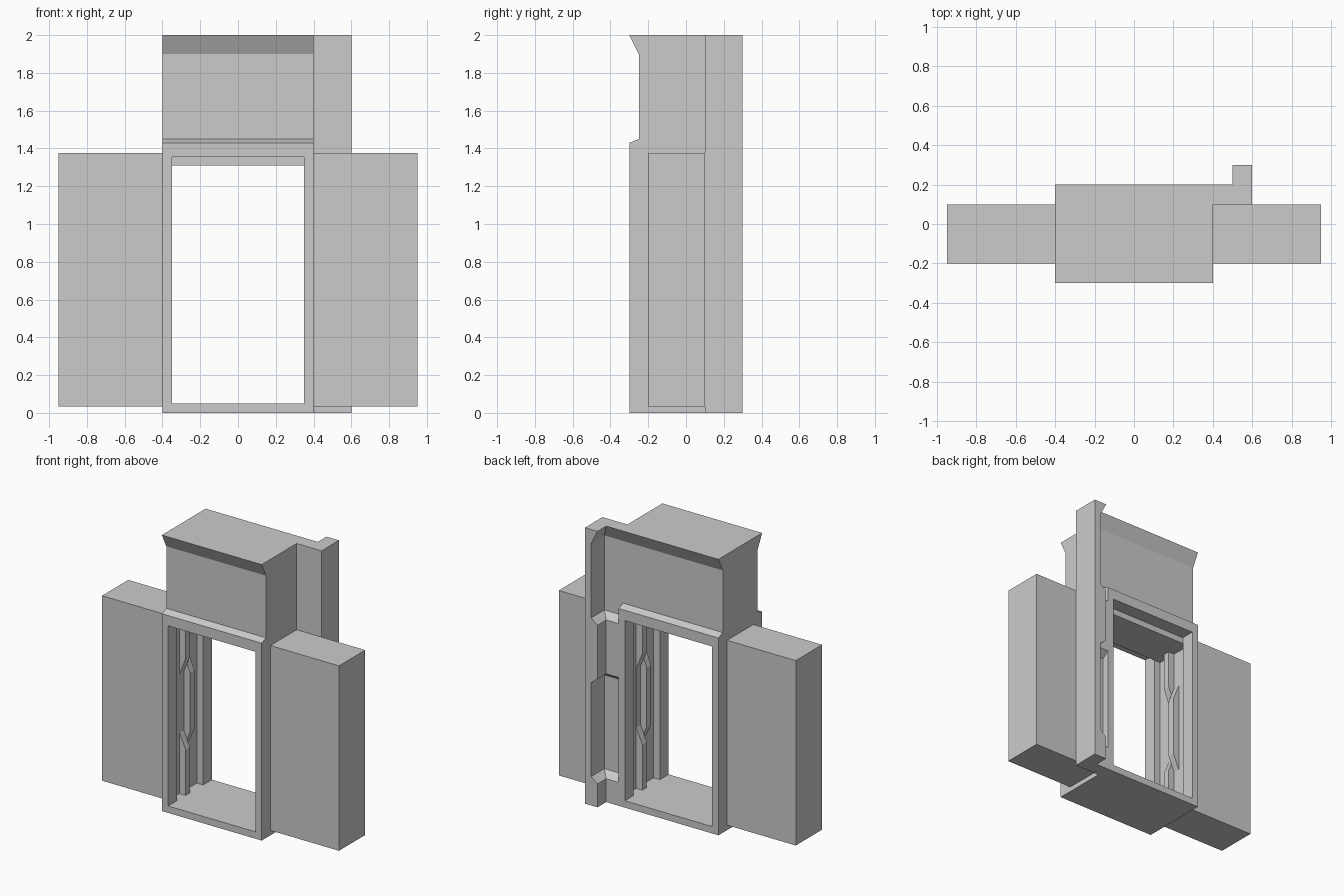
import bpy, bmesh

if "Cube" in bpy.data.objects:
    bpy.data.objects.remove(bpy.data.objects["Cube"])

grey = bpy.data.materials.new("wall_grey")
grey.diffuse_color = (0.6, 0.6, 0.6, 1)
grey.use_nodes = True
grey.node_tree.nodes["Principled BSDF"].inputs["Base Color"].default_value = grey.diffuse_color


def loft(name, rings):
    """Solid through a stack of matching 3D rings, capped at both ends."""
    bm = bmesh.new()
    loops = [[bm.verts.new(p) for p in ring] for ring in rings]
    n = len(loops[0])
    for a, b in zip(loops, loops[1:]):
        for i in range(n):
            j = (i + 1) % n
            bm.faces.new((a[i], a[j], b[j], b[i]))
    bm.faces.new(loops[0][::-1])
    bm.faces.new(loops[-1])
    bmesh.ops.recalc_face_normals(bm, faces=bm.faces)
    mesh = bpy.data.meshes.new(name)
    bm.to_mesh(mesh)
    bm.free()
    mesh.materials.append(grey)
    ob = bpy.data.objects.new(name, mesh)
    bpy.context.collection.objects.link(ob)
    return ob


def box(name, x0, x1, y0, y1, z0, z1):
    ring = [(x0, y0), (x1, y0), (x1, y1), (x0, y1)]
    return loft(name, [[(x, y, z) for x, y in ring] for z in (z0, z1)])


# Header block: side profile with flared top, waist, and lowered lintel
header = [(-0.3, 1.355), (-0.3, 1.43), (-0.25, 1.45), (-0.25, 1.9), (-0.3, 2),
          (0.2, 2), (0.15, 1.9), (0.15, 1.45), (0.2, 1.43), (0.2, 1.355),
          (0.1, 1.355), (0.1, 1.31), (-0.2, 1.31), (-0.2, 1.355)]
loft("header", [[(x, y, z) for y, z in header] for x in (-0.4, 0.4)])

# Sill under the opening
box("sill", -0.4, 0.4, -0.3, 0.2, 0, 0.05)

# Door teeth: inset of the interlocking edge along the height
TEETH = [(0.05, 0), (0.38, 0), (0.49, 1), (0.92, 1), (1.04, 0), (1.31, 0)]

for side, label in ((-1, "left"), (1, "right")):
    # Frame posts in front of and behind the door slot
    for part, y0, y1 in (("front", -0.3, -0.2), ("back", 0.1, 0.2)):
        xs = sorted((side * 0.35, side * 0.4))
        box(f"{label}_{part}_post", *xs, y0, y1, 0.05, 1.355)
    # Side pocket that the door slides into
    xs = sorted((side * 0.4, side * 0.95))
    box(f"{label}_door_pocket", *xs, -0.2, 0.1, 0.035, 1.375)
    # Two door leaves with opposite teeth; the right door is the left one turned round
    for k, part in enumerate(("near", "far")):
        edge = [(0.35 + 0.048 * (abs(t - k)), z) for z, t in TEETH]
        prof = edge + [(0.45, 1.31), (0.45, 0.05)]
        y0, y1 = -0.1 + 0.05 * k, -0.05 + 0.05 * k
        if side > 0:
            y0, y1 = -0.1 - y1, -0.1 - y0
        loft(f"{label}_door_{part}_leaf",
             [[(side * x, y, z) for x, z in prof] for y in (y0, y1)])

# Corner column: L-shaped section whose inner faces step in at two recesses
LEVELS = [(0, 0), (0.17, 0), (0.21, 0.05), (0.89, 0.05), (0.93, 0),
          (1.32, 0), (1.36, 0.05), (1.9, 0.05), (2, 0)]
loft("corner_column", [[(0.4, 0.1, z), (0.6, 0.1, z), (0.6, 0.3, z), (0.5 + d, 0.3, z),
                        (0.5 + d, 0.2 - d, z), (0.4, 0.2 - d, z)] for z, d in LEVELS])
